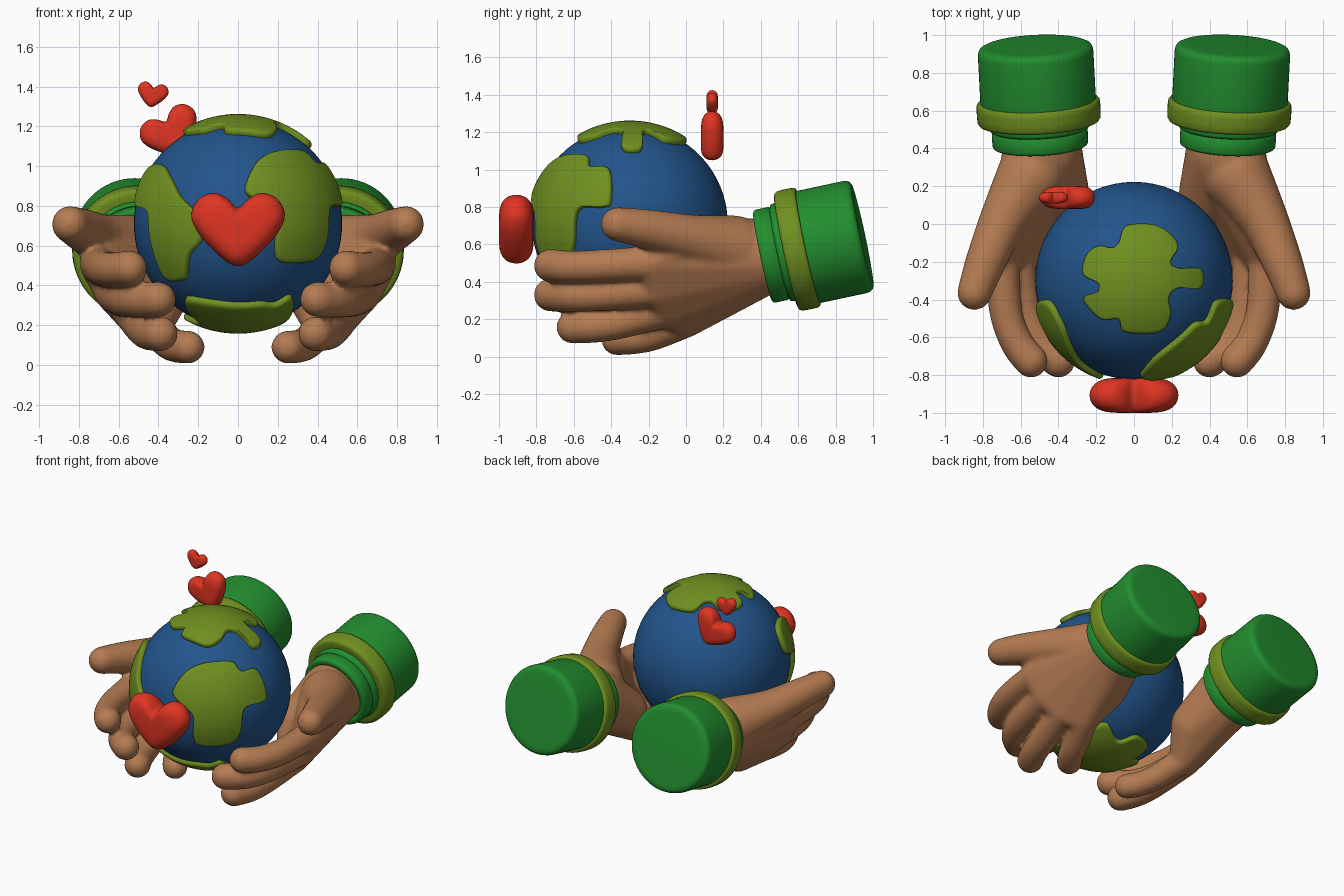
import bpy, bmesh, math
from mathutils import Vector, Matrix

if "Cube" in bpy.data.objects:
    bpy.data.objects.remove(bpy.data.objects["Cube"])

GLOBE = Vector((0, -0.30, 0.71))
R_SEA, R_LAND = 0.523, 0.552


def material(name, rgb):
    m = bpy.data.materials.new(name)
    m.diffuse_color = (*rgb, 1)
    m.use_nodes = True
    m.node_tree.nodes["Principled BSDF"].inputs["Base Color"].default_value = m.diffuse_color
    return m


SKIN = material("skin", (0.46, 0.20, 0.085))
GREEN = material("sleeve_green", (0.016, 0.27, 0.028))
OLIVE = material("olive", (0.16, 0.28, 0.014))
BLUE = material("sea_blue", (0.016, 0.09, 0.26))
RED = material("heart_red", (0.75, 0.035, 0.016))


def finish(bm, name, mat, angle=60):
    bmesh.ops.recalc_face_normals(bm, faces=bm.faces)
    me = bpy.data.meshes.new(name)
    bm.to_mesh(me)
    bm.free()
    ob = bpy.data.objects.new(name, me)
    bpy.context.collection.objects.link(ob)
    me.materials.append(mat)
    bpy.ops.object.select_all(action='DESELECT')
    ob.select_set(True)
    bpy.context.view_layer.objects.active = ob
    bpy.ops.object.shade_smooth_by_angle(angle=math.radians(angle))
    return ob


def mirror(ob):
    m = ob.modifiers.new("mirror", 'MIRROR')
    m.use_mirror_merge = False


def spline(pts, steps, closed):
    """Catmull-Rom curve through points of any dimension."""
    n, out = len(pts), []
    get = (lambda i: pts[i % n]) if closed else (lambda i: pts[max(0, min(n - 1, i))])
    for i in range(n if closed else n - 1):
        for k in range(steps):
            t = k / steps
            out.append([0.5 * (2 * b + (c - a) * t + (2 * a - 5 * b + 4 * c - d) * t * t
                               + (3 * b - a - 3 * c + d) * t ** 3)
                        for a, b, c, d in zip(get(i - 1), get(i), get(i + 1), get(i + 2))])
    return out if closed else out + [list(pts[-1])]


def skin_rings(bm, rings):
    for a, b in zip(rings, rings[1:]):
        n = len(a)
        for i in range(n):
            j = (i + 1) % n
            bm.faces.new((a[i], a[j], b[j], b[i]))


def fan(bm, tip, ring):
    for i in range(len(ring)):
        bm.faces.new((tip, ring[i], ring[(i + 1) % len(ring)]))


# Globe
bm = bmesh.new()
bmesh.ops.create_uvsphere(bm, u_segments=64, v_segments=40, radius=R_SEA,
                          matrix=Matrix.Translation(GLOBE))
finish(bm, "globe", BLUE)


# Raised land patches that follow the sphere
def lonlat(p):
    lo, la = map(math.radians, p)
    return Vector((math.sin(lo) * math.cos(la), -math.cos(lo) * math.cos(la), math.sin(la)))


def polar(sign):
    def f(p):
        x, y = p[0] / R_LAND, p[1] / R_LAND
        return Vector((x, y, sign * math.sqrt(max(0.0, 1 - x * x - y * y))))
    return f


def land(name, to_dir, centre, outline):
    bm = bmesh.new()
    mid = to_dir(centre)
    edge = [to_dir(p) for p in spline(outline, 5, True)]
    prof = [(s / 10, R_LAND) for s in range(1, 10)]
    prof += [(0.94, R_LAND), (0.975, R_LAND - 0.005), (0.995, R_LAND - 0.014),
             (1.0, R_LAND - 0.024), (1.0, R_SEA - 0.02)]
    rings = [[bm.verts.new(GLOBE + mid.lerp(d, s).normalized() * r) for d in edge]
             for s, r in prof]
    fan(bm, bm.verts.new(GLOBE + mid * R_LAND), rings[0])
    skin_rings(bm, rings)
    finish(bm, name, OLIVE)


land("land_right", lonlat, (42, 14), [
    (4, 20), (13, 36), (30, 43), (54, 43), (61, 35), (76, 33), (79, 13), (74, 9.5), (59, 8),
    (56, -10), (52, -18), (44, -21), (25, -21), (21, -12), (21, 4), (9, 13)])
land("land_left", lonlat, (-46, 6), [
    (-78, 25), (-72, 33), (-56, 33), (-42, 23.6), (-34, 15), (-19, 2), (-20, -9), (-28, -17),
    (-33, -29), (-37, -32), (-50, -32), (-53, -22), (-55, -6), (-58, 7), (-75, 11)])
land("land_top", polar(1), (0.02, 0), [
    (-.04, .30), (.13, .30), (.24, .20), (.20, .105), (.24, .07), (.365, .063), (.365, -.04),
    (.24, -.04), (.19, -.095), (.20, -.19), (.14, -.28), (-.05, -.28), (-.085, -.21),
    (-.18, -.21), (-.27, -.12), (-.26, -.08), (-.205, -.07), (-.195, -.016), (-.28, .037),
    (-.26, .14), (-.195, .19), (-.125, .18), (-.085, .205)])
land("land_bottom", polar(-1), (0, -0.05), [
    (-.25, -.31), (-.10, -.36), (.10, -.355), (.19, -.31), (.28, -.29), (.27, -.10),
    (.20, -.02), (.26, .10), (.20, .25), (.05, .20), (-.05, .28), (-.20, .22),
    (-.18, .08), (-.28, .02), (-.20, -.10), (-.27, -.24)])


# Puffy hearts
def heart(name, loc, scale, tilt):
    half = [(.055, .155), (.12, .182), (.195, .155), (.235, .08), (.212, 0),
            (.14, -.09), (.055, -.165)]
    pts = [(0, .108)] + half + [(0, -.185)] + [(-x, z) for x, z in reversed(half)]
    out = spline(pts, 4, True)
    bm = bmesh.new()
    prof = []
    for k in range(1, 24):
        a = math.pi * k / 24
        s = math.sin(a)
        prof.append((s, math.copysign(.093 * math.sqrt(max(0, 1 - s ** 4.5)), -math.cos(a))))
    rings = [[bm.verts.new((x * s, y, z * s)) for x, z in out] for s, y in prof]
    skin_rings(bm, rings)
    fan(bm, bm.verts.new((0, -.093, 0)), rings[0])
    fan(bm, bm.verts.new((0, .093, 0)), rings[-1])
    bm.transform(Matrix.Translation(loc) @ Matrix.Rotation(math.radians(-tilt), 4, 'Y')
                 @ Matrix.Scale(scale, 4))
    finish(bm, name, RED, 80)


heart("heart_front", (0, -0.907, 0.683), 1.0, 0)
heart("heart_middle", (-0.33, 0.14, 1.162), 0.65, 28)
heart("heart_small", (-0.43, 0.14, 1.358), 0.33, -10)


# Hands: hulls of spheres fused by a voxel remesh
ball = bmesh.new()
bmesh.ops.create_icosphere(ball, subdivisions=3, radius=1)
BALL = [v.co.copy() for v in ball.verts]
ball.free()


def hull(bm, balls):
    tmp = bmesh.new()
    for x, y, z, r in balls:
        for c in BALL:
            tmp.verts.new(c * r + Vector((x, y, z)))
    bmesh.ops.convex_hull(tmp, input=list(tmp.verts))
    loose = [v for v in tmp.verts if not v.link_faces]
    bmesh.ops.delete(tmp, geom=loose, context='VERTS')
    me = bpy.data.meshes.new("hull")
    tmp.to_mesh(me)
    tmp.free()
    bm.from_mesh(me)
    bpy.data.meshes.remove(me)


def limb(bm, balls):
    chain = spline(balls, 3, False)
    for a, b in zip(chain, chain[1:]):
        hull(bm, (a, b))


wrist = (.485, .38, .53, .213)
knuckles = [(.70, -.18, .50, .095), (.625, -.15, .36, .095),
            (.525, -.10, .25, .093), (.425, 0, .19, .09)]
bm = bmesh.new()
limb(bm, [(.50, .62, .58, .20), wrist])
for a, b in zip(knuckles, knuckles[1:]):
    hull(bm, [wrist, a, b])
hull(bm, [wrist, (.40, .16, .38, .165), knuckles[3]])
# thumb and its web
limb(bm, [(.54, .26, .57, .185), (.685, .03, .63, .13), (.785, -.20, .68, .108),
          (.845, -.365, .708, .092)])
hull(bm, [(.55, .22, .56, .16), (.675, .03, .61, .11), knuckles[0]])
# four fingers
limb(bm, [knuckles[0], (.68, -.46, .485, .088), (.62, -.63, .48, .088), (.545, -.725, .487, .09)])
limb(bm, [knuckles[1], (.575, -.46, .33, .088), (.505, -.63, .325, .088), (.40, -.725, .33, .09)])
limb(bm, [knuckles[2], (.475, -.36, .18, .088), (.44, -.50, .16, .088), (.39, -.605, .157, .089)])
limb(bm, [knuckles[3], (.35, -.18, .115, .085), (.305, -.29, .095, .084), (.25, -.37, .09, .084)])
hands = finish(bm, "hands", SKIN, 180)
rem = hands.modifiers.new("fuse", 'REMESH')
rem.mode = 'VOXEL'
rem.voxel_size = 0.013
rem.use_smooth_shade = True
smooth = hands.modifiers.new("soften", 'SMOOTH')
smooth.factor = 0.5
smooth.iterations = 14
mirror(hands)

# Sleeves: turned profiles (radius, distance along the arm)
AXIS = (Matrix.Translation((.495, .41, .534)) @ Matrix.Rotation(math.radians(-3), 4, 'Z')
        @ Matrix.Rotation(math.radians(12), 4, 'X') @ Matrix.Rotation(math.radians(-90), 4, 'X'))


def lathe(name, prof, mat, closed=False):
    bm = bmesh.new()
    n = 64
    rings = [[bm.verts.new((r * math.cos(2 * math.pi * i / n), r * math.sin(2 * math.pi * i / n), t))
              for i in range(n)] for r, t in prof]
    skin_rings(bm, rings + rings[:1] if closed else rings)
    if not closed:
        fan(bm, bm.verts.new((0, 0, prof[0][1])), rings[0])
        fan(bm, bm.verts.new((0, 0, prof[-1][1])), rings[-1])
    bm.transform(AXIS)
    mirror(finish(bm, name, mat, 50))


lathe("sleeves", [
    (.15, .04), (.20, .04), (.205, .01), (.215, 0), (.24, 0), (.25, .006), (.254, .016),
    (.254, .085), (.248, .092), (.262, .098), (.266, .11), (.266, .14), (.29, .14), (.302, .15),
    (.306, .17), (.306, .505), (.303, .523), (.294, .538), (.278, .546), (.25, .548)], GREEN)
lathe("sleeve_bands", [
    (.26, .13), (.30, .128), (.318, .133), (.326, .146), (.328, .18), (.328, .215),
    (.326, .238), (.318, .248), (.29, .25), (.26, .248)], OLIVE, True)
